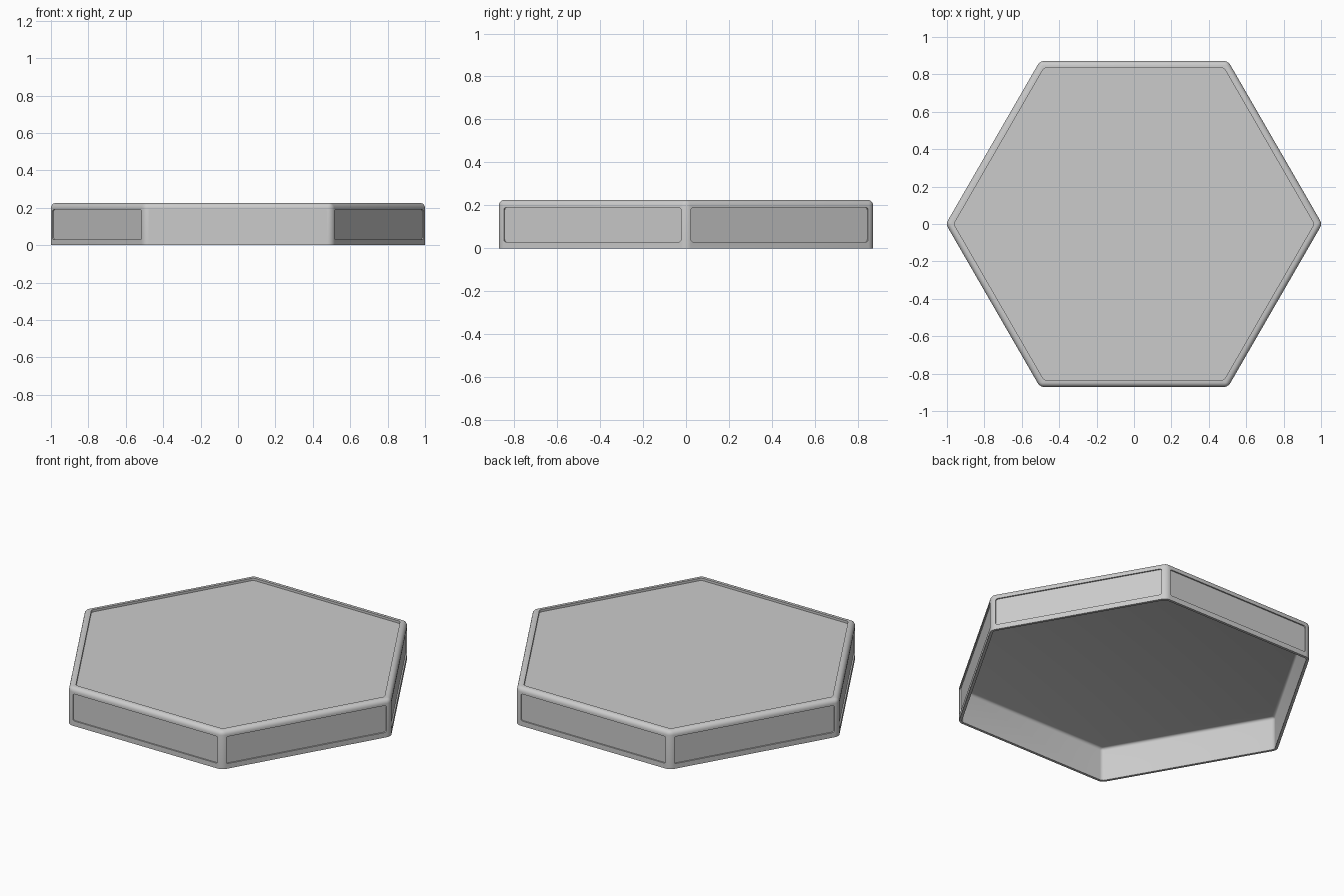
import bpy, bmesh
from math import radians, cos, sin, tau

if "Cube" in bpy.data.objects:
    bpy.data.objects.remove(bpy.data.objects["Cube"])

H = 0.225          # tile height
R = 1.006          # hexagon radius before corner rounding
APO = R * cos(radians(30))


def prism(name, pts, z0, z1, bevel, pick, segments=4):
    """Extruded polygon; edges chosen by pick(edge) are rounded."""
    bm = bmesh.new()
    f = bm.faces.new([bm.verts.new((x, y, z0)) for x, y in pts])
    ext = bmesh.ops.extrude_face_region(bm, geom=[f])
    for v in ext["geom"]:
        if isinstance(v, bmesh.types.BMVert):
            v.co.z = z1
    bmesh.ops.recalc_face_normals(bm, faces=bm.faces)
    edges = [e for e in bm.edges if pick(e)]
    bmesh.ops.bevel(bm, geom=edges, offset=bevel, segments=segments,
                    profile=0.5, affect='EDGES', clamp_overlap=True)
    bmesh.ops.recalc_face_normals(bm, faces=bm.faces)
    me = bpy.data.meshes.new(name)
    bm.to_mesh(me)
    bm.free()
    ob = bpy.data.objects.new(name, me)
    bpy.context.collection.objects.link(ob)
    return ob


def hexagon(r):
    return [(r * cos(i * tau / 6), r * sin(i * tau / 6)) for i in range(6)]


def upright(e):
    return abs(e.verts[0].co.z - e.verts[1].co.z) > 1e-4


def not_base(z0):
    return lambda e: any(v.co.z > z0 + 1e-4 for v in e.verts)


# Rounded outer body, sharp at the bottom rim
tile = prism("hex_tile", hexagon(R), 0, H, 0.024, not_base(0), 5)

# Hollow underside
cutters = [prism("underside_cutter", hexagon(R - 0.018), -0.1, 0.198,
                 0.015, not_base(-0.1))]

# Shallow recess in the top
cutters.append(prism("top_cutter", hexagon(0.963), H - 0.014, H + 0.1,
                     0.012, upright))

# Six rounded side panels, recessed slightly
w, lo, hi = 0.476, 0.03, 0.19
for i in range(6):
    c = prism(f"side_cutter_{i}", [(-w, lo), (w, lo), (w, hi), (-w, hi)],
              APO - 0.008, APO + 0.05, 0.012, upright)
    c.rotation_euler = (radians(90), 0, i * tau / 6)
    cutters.append(c)

# Cut all recesses, then drop the cutters
for c in cutters:
    c.hide_render = True
    m = tile.modifiers.new(c.name, 'BOOLEAN')
    m.operation = 'DIFFERENCE'
    m.solver = 'EXACT'
    m.object = c
bpy.context.view_layer.objects.active = tile
tile.select_set(True)
for m in list(tile.modifiers):
    bpy.ops.object.modifier_apply(modifier=m.name)
for c in cutters:
    bpy.data.objects.remove(c)

bpy.ops.object.shade_smooth_by_angle(angle=radians(35))
